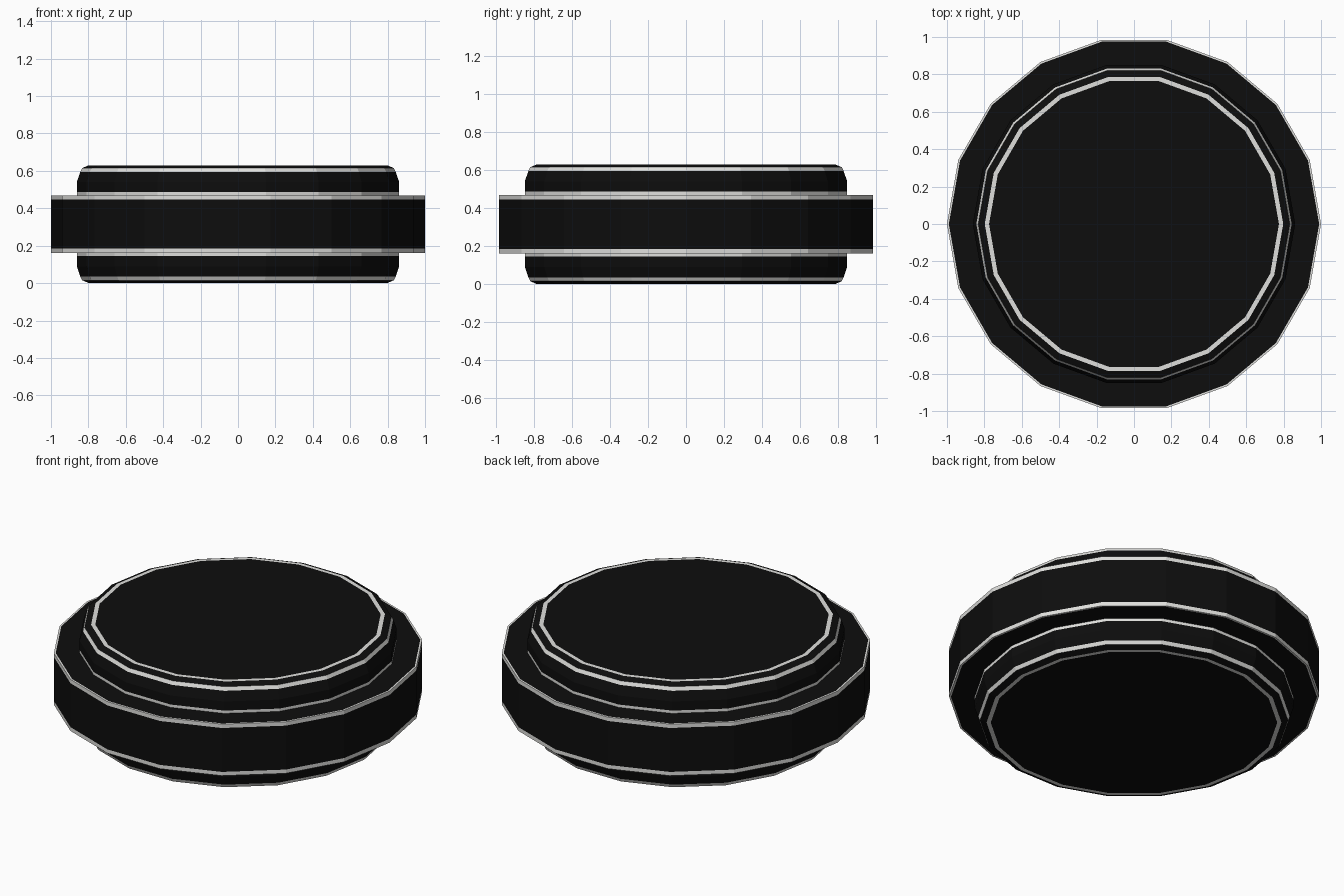
import bpy, bmesh, math

if "Cube" in bpy.data.objects:
    bpy.data.objects.remove(bpy.data.objects["Cube"])

SIDES = 18
MID = 0.315  # half of the total height


def material(name, rgb):
    m = bpy.data.materials.new(name)
    m.diffuse_color = (*rgb, 1)
    m.use_nodes = True
    m.node_tree.nodes["Principled BSDF"].inputs["Base Color"].default_value = m.diffuse_color
    return m


black = material("black rubber", (0.004, 0.004, 0.004))
light = material("light trim", (0.74, 0.74, 0.72))

# Upper half profile: radius, height above middle, colour of the band to the next point (0 black, 1 light)
half = [
    (0.775, 0.315, 1), (0.798, 0.315, 0),   # trim on top face, then chamfer
    (0.833, 0.300, 1), (0.843, 0.280, 0),   # trim under the chamfer
    (0.862, 0.225, 0), (0.862, 0.171, 1),   # wall and foot trim
    (0.862, 0.154, 0), (0.990, 0.154, 1),   # flange top
    (1.000, 0.154, 1), (1.000, 0.131, 0),   # flange rim trim, then black rim
]
# Mirror the profile downwards
points = [(r, MID + h) for r, h, c in half] + [(r, MID - h) for r, h, c in reversed(half)]
colours = [c for r, h, c in half]
colours += list(reversed(colours[:-1]))

# Disc body, lathed with few sides
bm = bmesh.new()
rings = []
for r, z in points:
    rings.append([bm.verts.new((r * math.cos(2 * math.pi * i / SIDES),
                                r * math.sin(2 * math.pi * i / SIDES), z))
                  for i in range(SIDES)])
for k in range(len(rings) - 1):
    for i in range(SIDES):
        j = (i + 1) % SIDES
        f = bm.faces.new((rings[k][j], rings[k][i], rings[k + 1][i], rings[k + 1][j]))
        f.material_index = colours[k]
# Caps
bm.faces.new(rings[0])
bm.faces.new(rings[-1])
bmesh.ops.recalc_face_normals(bm, faces=bm.faces)

mesh = bpy.data.meshes.new("stepped_disc")
bm.to_mesh(mesh)
bm.free()
mesh.materials.append(black)
mesh.materials.append(light)
disc = bpy.data.objects.new("stepped_disc", mesh)
bpy.context.collection.objects.link(disc)
